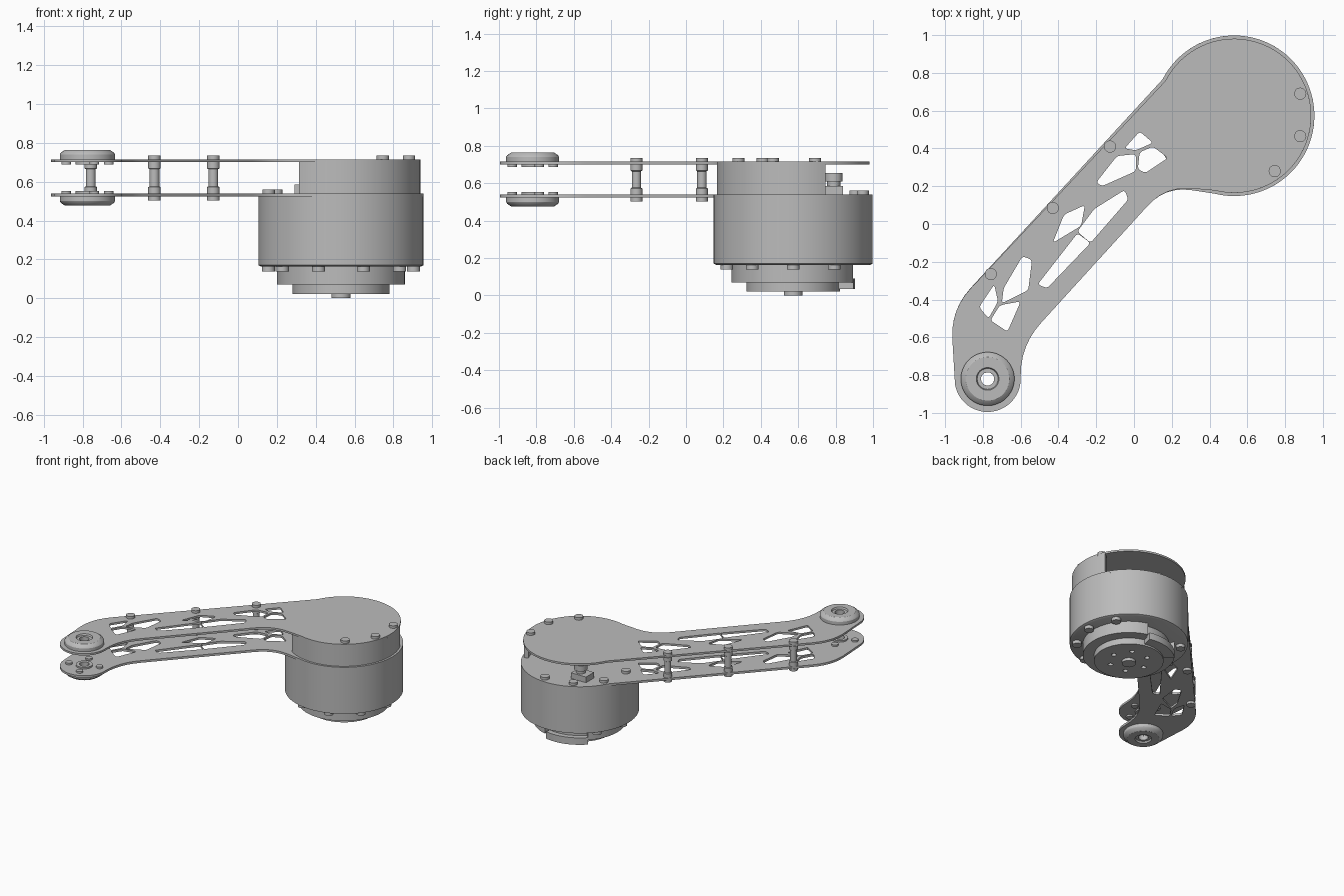
import bpy, bmesh
from math import sin, cos, radians, pi
from mathutils import Vector

if "Cube" in bpy.data.objects:
    bpy.data.objects.remove(bpy.data.objects["Cube"])

HUB = Vector((0.53, 0.573))
TIP = Vector((-0.775, -0.82))


def make_material(name, value):
    mat = bpy.data.materials.new(name)
    mat.use_nodes = True
    colour = (value, value, value, 1)
    mat.diffuse_color = colour
    mat.node_tree.nodes["Principled BSDF"].inputs["Base Color"].default_value = colour
    return mat


GREY = make_material("machined grey", 0.5)


def finish(obj):
    """Weld, orient, colour and smooth a mesh object."""
    bm = bmesh.new()
    bm.from_mesh(obj.data)
    bmesh.ops.remove_doubles(bm, verts=bm.verts, dist=0.0002)
    bmesh.ops.recalc_face_normals(bm, faces=bm.faces)
    bm.to_mesh(obj.data)
    bm.free()
    obj.data.materials.clear()
    obj.data.materials.append(GREY)
    bpy.ops.object.select_all(action='DESELECT')
    obj.select_set(True)
    bpy.context.view_layer.objects.active = obj
    bpy.ops.object.shade_smooth_by_angle(angle=radians(30))
    return obj


def arc(centre, r, start, end, steps=48):
    angles = [radians(start + (end - start) * i / steps) for i in range(steps + 1)]
    return [centre + Vector((cos(a), sin(a))) * r for a in angles]


def circle(centre, r):
    return arc(centre, r, 0, 345, 23)


def round_corner(before, corner, after, setback, steps=6):
    """Quadratic blend replacing one sharp corner."""
    corner, before, after = Vector(corner), Vector(before), Vector(after)
    a = corner + (before - corner).normalized() * setback
    b = corner + (after - corner).normalized() * setback
    ts = [i / steps for i in range(steps + 1)]
    return [a * (1 - t) ** 2 + corner * 2 * t * (1 - t) + b * t * t for t in ts]


def rounded(points, setback):
    n = len(points)
    return [p for i in range(n)
            for p in round_corner(points[i - 1], points[i], points[(i + 1) % n], setback, 4)]


def prism(name, loops, z0, z1):
    """Extrude a 2D outline; the loops after the first are holes."""
    curve = bpy.data.curves.new(name, 'CURVE')
    curve.dimensions = '2D'
    curve.fill_mode = 'BOTH'
    curve.extrude = (z1 - z0) / 2
    for loop in loops:
        spline = curve.splines.new('POLY')
        spline.points.add(len(loop) - 1)
        for point, co in zip(spline.points, loop):
            point.co = (co[0], co[1], 0, 1)
        spline.use_cyclic_u = True
    obj = bpy.data.objects.new(name, curve)
    bpy.context.collection.objects.link(obj)
    obj.location.z = (z0 + z1) / 2
    bpy.ops.object.select_all(action='DESELECT')
    obj.select_set(True)
    bpy.context.view_layer.objects.active = obj
    bpy.ops.object.convert(target='MESH')
    return finish(bpy.context.view_layer.objects.active)


def lathe(name, profile, centre, segs=32, hollow=False):
    """Turn an (r, z) profile about a vertical axis."""
    bm = bmesh.new()
    rings = [[bm.verts.new((r * cos(2 * pi * i / segs), r * sin(2 * pi * i / segs), z))
              for i in range(segs)] for r, z in profile]
    pairs = list(zip(rings, rings[1:]))
    if hollow:
        pairs.append((rings[-1], rings[0]))
    else:
        bm.faces.new(rings[0])
        bm.faces.new(rings[-1])
    for low, high in pairs:
        for i in range(segs):
            j = (i + 1) % segs
            bm.faces.new((low[i], low[j], high[j], high[i]))
    mesh = bpy.data.meshes.new(name)
    bm.to_mesh(mesh)
    bm.free()
    obj = bpy.data.objects.new(name, mesh)
    bpy.context.collection.objects.link(obj)
    obj.location = (centre[0], centre[1], 0)
    return finish(obj)


def disc(name, centre, r, z0, z1, segs=20):
    return lathe(name, [(r, z0), (r, z1)], centre, segs)


# Lightening holes through both arm plates
WINDOWS = [
    [(-.05, .4), (.03, .49), (.1, .43), (.01, .39)],
    [(.03, .38), (.1, .41), (.18, .35), (.06, .27), (.02, .29)],
    [(-.2, .22), (-.09, .36), (.01, .37), (.01, .28), (-.17, .2)],
    [(-.21, .08), (-.05, .18), (-.03, .13), (-.23, -.1), (-.3, -.04)],
    [(-.37, .05), (-.26, .1), (-.28, -.01), (-.43, -.1)],
    [(-.3, -.05), (-.23, -.1), (-.46, -.34), (-.51, -.32)],
    [(-.59, -.17), (-.54, -.19), (-.56, -.35), (-.7, -.42), (-.69, -.34)],
    [(-.74, -.32), (-.72, -.41), (-.77, -.5), (-.82, -.44)],
    [(-.71, -.43), (-.6, -.41), (-.67, -.57), (-.76, -.51)],
]


# Arm plates
def arm_plate(name, head_r, z0, z1):
    tip_right, elbow, neck = (-.6, -.82), (-.6, -.642), (.167, .2)
    head = arc(HUB, head_r, 153, -104, 72)
    outline = head + round_corner(head[-1], neck, elbow, 0.14)
    outline += round_corner(neck, elbow, tip_right, 0.16)
    outline += arc(TIP, 0.175, 0, -170, 32)
    outline += round_corner((-.955, -.82), (-.967, -.45), head[0], 0.15)
    holes = [rounded(w, 0.018) for w in WINDOWS] + [circle(TIP, 0.035)]
    prism(name, [outline] + holes, z0, z1)


arm_plate("upper_arm_plate", 0.408, 0.70, 0.715)
arm_plate("lower_arm_plate", 0.425, 0.523, 0.54)

# Motor drum and the stepped hub beneath it
lathe("motor_drum", [(.41, .163), (.425, .17), (.425, .525)], HUB, 96)
prism("hub_flange", [arc(HUB, .33, 135, 435, 64) + arc(HUB, .29, 75, 135, 16)], .07, .165)
prism("hub_tab", [arc(HUB, .33, 77, 135, 16) + arc(HUB, .24, 135, 77, 16)], .035, .09)
face_holes = [circle(p, 0.018) for p in arc(HUB, 0.14, 0, 300, 5)]
prism("output_disc", [arc(HUB, .25, 0, 355, 71)] + face_holes, .022, .07)
disc("output_shaft", HUB, .05, 0, .03, 24)

# Partial wall between the plates, open toward the back left
prism("housing_wall", [arc(HUB, .408, -122, 25, 48) + arc(HUB, .375, 25, -122, 48)], .54, .70)

# Connector standing in the opening
prism("connector_base", [[(.29, .74), (.42, .74), (.42, .84), (.29, .84)]], .54, .585)
disc("connector_neck", (.37, .79), .035, .585, .61)
disc("connector_cap", (.37, .79), .048, .61, .655)

# Bolts around the drum
for k in range(10):
    if k not in (2, 3):
        a = radians(36 * k)
        disc("drum_bolt", HUB + Vector((cos(a), sin(a))) * .373, .034, .138, .168)
for point in arc(HUB, .375, 83, 187, 3):
    disc("rim_bolt", point, .032, .54, .56)
for point in [(.88, .69), (.88, .465), (.745, .28)]:
    disc("upper_bolt", point, .032, .715, .735)

# Standoff posts with collars and bolt heads
for point in [(-.127, .41), (-.43, .085), (-.758, -.265)]:
    lathe("standoff_post", [(.032, .54), (.032, .572), (.025, .576), (.025, .664),
                            (.032, .668), (.032, .70)], point, 20)
    disc("post_top_bolt", point, .032, .715, .735)
    disc("post_bottom_bolt", point, .032, .503, .523)


# Bearing caps at the arm tip, mirrored about the mid height
def bearing(side, z):
    cap = [(.035, .715), (.142, .715), (.142, .74), (.136, .75), (.115, .764),
           (.06, .764), (.055, .752), (.035, .752)]
    collar = [(.035, .70), (.06, .70), (.06, .688), (.035, .688)]
    lathe(side + "_bearing_cap", [(r, z(h)) for r, h in cap], TIP, 48, True)
    lathe(side + "_bearing_collar", [(r, z(h)) for r, h in collar], TIP, 32, True)
    for point in arc(TIP, .115, 18, 288, 3):
        disc(side + "_bearing_bolt", point, .025, z(.70), z(.687))


bearing("upper", lambda h: h)
bearing("lower", lambda h: 1.24 - h)
